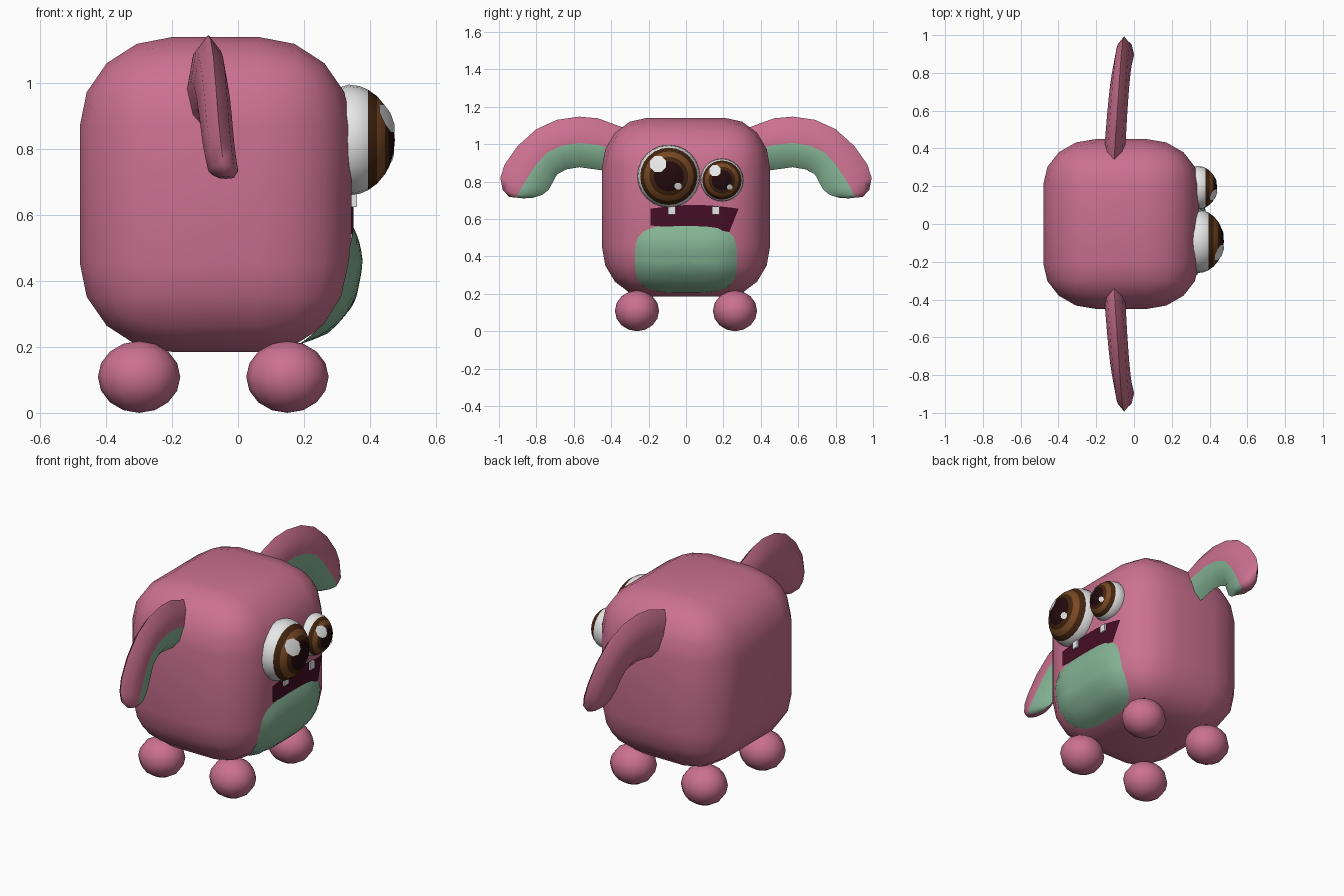
import bpy, bmesh, math
from mathutils import Vector, Matrix
from mathutils.bvhtree import BVHTree

if "Cube" in bpy.data.objects:
    bpy.data.objects.remove(bpy.data.objects["Cube"])


def material(name, rgb):
    m = bpy.data.materials.new(name)
    m.diffuse_color = (*rgb, 1)
    m.use_nodes = True
    m.node_tree.nodes["Principled BSDF"].inputs["Base Color"].default_value = m.diffuse_color
    return m


PINK = material("pink", (0.60, 0.165, 0.28))
MINT = material("mint", (0.235, 0.46, 0.30))
MAROON = material("maroon", (0.06, 0.004, 0.018))
WHITE = material("white", (0.80, 0.80, 0.80))
DARK_BROWN = material("dark brown", (0.055, 0.018, 0.005))
BROWN = material("mid brown", (0.19, 0.065, 0.018))
PUPIL = material("pupil", (0.016, 0.003, 0.004))


def add_object(name, bm, mats, angle=60, recalc=True):
    if recalc:
        bmesh.ops.recalc_face_normals(bm, faces=bm.faces)
    me = bpy.data.meshes.new(name)
    for f in bm.faces:
        f.smooth = True
    bm.to_mesh(me)
    bm.free()
    me.set_sharp_from_angle(angle=math.radians(angle))
    for m in mats:
        me.materials.append(m)
    ob = bpy.data.objects.new(name, me)
    bpy.context.collection.objects.link(ob)
    return ob


# Body: rounded box, bevelled at unit radius then scaled
half = Vector((0.412, 0.45, 0.4775))
rad = Vector((0.28, 0.24, 0.27))
bm = bmesh.new()
bmesh.ops.create_cube(bm, size=2)
bmesh.ops.scale(bm, vec=[half[i] / rad[i] for i in range(3)], verts=bm.verts)
bmesh.ops.bevel(bm, geom=bm.edges[:], offset=1, segments=4, profile=0.5, affect='EDGES')
bmesh.ops.scale(bm, vec=rad, verts=bm.verts)
bmesh.ops.translate(bm, vec=(-0.068, 0, 0.6625), verts=bm.verts)
bmesh.ops.recalc_face_normals(bm, faces=bm.faces)
body_tree = BVHTree.FromBMesh(bm)
add_object("body", bm, [PINK])


def on_front(y, z, lift):
    """Point on the front of the body, lifted along the surface normal."""
    hit, normal, _, _ = body_tree.ray_cast(Vector((2, y, z)), Vector((-1, 0, 0)))
    return hit + normal * lift


def face_front(bm):
    """Make the faces of an open sheet look towards +x."""
    bm.normal_update()
    for f in bm.faces:
        if f.normal.x < 0:
            f.normal_flip()


# Belly patch: rounded-square bulge laid over the body
bm = bmesh.new()
N, RINGS = 32, 7
centre = bm.verts.new(on_front(0, 0.388, 0.036))
prev = None
for k in range(1, RINGS + 1):
    s = k / RINGS
    ring = []
    for i in range(N):
        a = 2 * math.pi * i / N
        c, d = math.cos(a), math.sin(a)
        r = s / (abs(c) ** 3.6 + abs(d) ** 3.6) ** (1 / 3.6)
        ring.append(bm.verts.new(on_front(0.272 * r * c, 0.388 + 0.178 * r * d,
                                          0.005 + 0.031 * (1 - s ** 3))))
    for i in range(N):
        j = (i + 1) % N
        if prev:
            bm.faces.new((prev[i], ring[i], ring[j], prev[j]))
        else:
            bm.faces.new((centre, ring[i], ring[j]))
    prev = ring
face_front(bm)
add_object("belly_patch", bm, [MINT], recalc=False)

# Mouth: thin plate with a gently arched top
bm = bmesh.new()
rows = []
for i in range(13):
    u = i / 12
    top = 0.655 + 0.02 * math.sin(math.pi * u)
    bot = 0.565 - 0.035 * u
    col = []
    for j in range(4):
        v = j / 3
        y0, y1 = -0.19, 0.28 - 0.05 * v
        col.append(bm.verts.new(on_front(y0 + (y1 - y0) * u, top + (bot - top) * v, 0.007)))
    rows.append(col)
for a, b in zip(rows, rows[1:]):
    for j in range(3):
        bm.faces.new((a[j], a[j + 1], b[j + 1], b[j]))
face_front(bm)
add_object("mouth", bm, [MAROON], recalc=False)

# Teeth
for side, y in (("left", -0.075), ("right", 0.16)):
    bm = bmesh.new()
    bmesh.ops.create_cube(bm, size=1)
    bmesh.ops.scale(bm, vec=(0.022, 0.04, 0.042), verts=bm.verts)
    bmesh.ops.translate(bm, vec=(0.35, y, 0.645), verts=bm.verts)
    add_object("tooth_" + side, bm, [WHITE], 30)


# Eyes: flattened spheres spun from rings, one colour per band
def eye(name, pos, R, depth, glints):
    SEG = 24
    bands = [(0, 4), (0.24, 4), (0.48, 4), (0.62, 2), (0.79, 3), (0.91, 2),
             (0.97, 0), (1.0, 0)]
    px, py, pz = pos

    def point(dy, dz, lift=0.0):
        r2 = min(1, (dy * dy + dz * dz) / R ** 2)
        return Vector((px + depth * math.sqrt(1 - r2) + lift, py + dy, pz + dz))

    bm = bmesh.new()
    tip = bm.verts.new(point(0, 0))
    rings = []
    for f, _ in bands[1:]:
        rings.append([bm.verts.new(point(f * R * math.cos(2 * math.pi * i / SEG),
                                         f * R * math.sin(2 * math.pi * i / SEG)))
                      for i in range(SEG)])
    # back half, hidden in the body
    for f, x in ((0.88, -0.45), (0.5, -0.85)):
        rings.append([bm.verts.new((px + x * depth, py + f * R * math.cos(2 * math.pi * i / SEG),
                                    pz + f * R * math.sin(2 * math.pi * i / SEG)))
                      for i in range(SEG)])
    for i in range(SEG):
        j = (i + 1) % SEG
        bm.faces.new((tip, rings[0][i], rings[0][j])).material_index = 4
        for k in range(len(rings) - 1):
            f = bm.faces.new((rings[k][i], rings[k + 1][i], rings[k + 1][j], rings[k][j]))
            f.material_index = bands[k + 2][1] if k + 2 < len(bands) else 0
    bm.faces.new(rings[-1])
    add_object(name, bm, [WHITE, WHITE, DARK_BROWN, BROWN, PUPIL])

    # Glints: small discs following the eye surface
    bm = bmesh.new()
    for gy, gz, gr in glints:
        mid = bm.verts.new(point(gy - py, gz - pz, 0.005))
        rim = [bm.verts.new(point(gy - py + gr * math.cos(math.pi * i / 4 + 0.39),
                                  gz - pz + gr * math.sin(math.pi * i / 4 + 0.39), 0.005))
               for i in range(8)]
        for i in range(8):
            bm.faces.new((mid, rim[i], rim[(i + 1) % 8]))
    face_front(bm)
    add_object(name + "_glints", bm, [WHITE], recalc=False)


eye("big_eye", (0.336, -0.092, 0.828), 0.168, 0.14,
    [(-0.15, 0.893, 0.046), (-0.042, 0.775, 0.02)])
eye("small_eye", (0.336, 0.192, 0.808), 0.115, 0.104,
    [(0.155, 0.858, 0.032), (0.234, 0.77, 0.015)])

# Ears: lens-shaped section lofted between an outer and an inner edge (y, z, y, z)
stations = [(0.34, 1.09, 0.34, 0.83), (0.47, 1.138, 0.45, 0.86), (0.57, 1.147, 0.57, 0.877),
            (0.69, 1.13, 0.64, 0.865), (0.80, 1.08, 0.69, 0.838), (0.90, 0.99, 0.71, 0.80),
            (0.97, 0.89, 0.735, 0.755), (0.993, 0.82, 0.77, 0.728), (0.98, 0.755, 0.82, 0.713),
            (0.945, 0.718, 0.87, 0.71)]
section = [(0, 0), (0.17, 0.7), (0.48, 1), (0.82, 0.7), (1, 0),
           (0.82, -0.7), (0.48, -1), (0.17, -0.7)]
for side, sgn in (("right", 1), ("left", -1)):
    bm = bmesh.new()
    rings = []
    for k, (oy, oz, iy, iz) in enumerate(stations):
        u = k / (len(stations) - 1)
        cx = -0.105 + 0.068 * u
        thick = 0.056 - 0.012 * u if k < 9 else 0.025
        rings.append([bm.verts.new((cx + w * thick, sgn * (iy + (oy - iy) * t), iz + (oz - iz) * t))
                      for t, w in section])
    for a, b in zip(rings, rings[1:]):
        for i in range(8):
            j = (i + 1) % 8
            f = bm.faces.new((a[i], a[j], b[j], b[i]))
            f.material_index = 1 if i < 2 else 0   # lower front is mint
    bm.faces.new(rings[0])
    bm.faces.new(rings[-1])
    add_object("ear_" + side, bm, [PINK, MINT], 70)

# Feet
for end, x in (("front", 0.15), ("back", -0.30)):
    for side, y in (("right", 0.262), ("left", -0.262)):
        bm = bmesh.new()
        bmesh.ops.create_uvsphere(bm, u_segments=12, v_segments=8, radius=1)
        bmesh.ops.transform(bm, verts=bm.verts,
                            matrix=Matrix.Translation((x, y, 0.109)) @
                            Matrix.Diagonal((0.125, 0.118, 0.109, 1)))
        add_object(f"foot_{end}_{side}", bm, [PINK])
